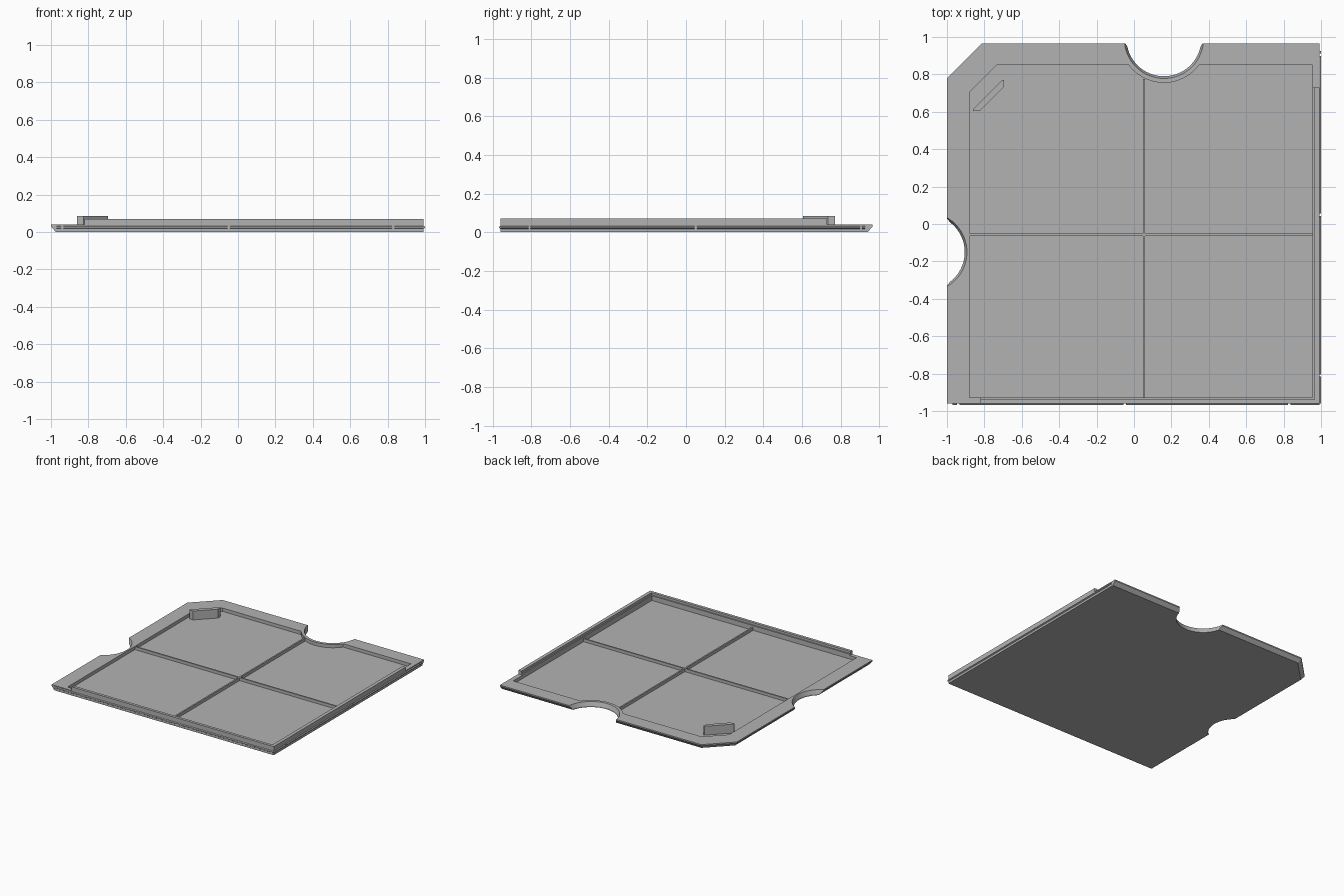
import bpy, bmesh, math

cube = bpy.data.objects.get("Cube")
if cube:
    bpy.data.objects.remove(cube)

grey = bpy.data.materials.new("light grey plastic")
grey.use_nodes = True
colour = (0.45, 0.45, 0.45, 1)
grey.diffuse_color = colour
grey.node_tree.nodes["Principled BSDF"].inputs["Base Color"].default_value = colour

LEFT, RIGHT, FRONT, BACK = -1.0, 0.993, -0.96, 0.965
FLOOR, RIM, WALL, TAB = 0.013, 0.04, 0.07, 0.085
NOTCHES = [(0.16, 0.99), (-1.105, -0.15)]
NOTCH_R = 0.2


def loft(name, loops):
    """Solid skinned through equal-length loops of 3D points, capped at both ends."""
    bm = bmesh.new()
    rings = [[bm.verts.new(p) for p in loop] for loop in loops]
    for a, b in zip(rings, rings[1:]):
        for i in range(len(a)):
            j = (i + 1) % len(a)
            bm.faces.new((a[i], a[j], b[j], b[i]))
    bm.faces.new(rings[0][::-1])
    bm.faces.new(rings[-1])
    bmesh.ops.recalc_face_normals(bm, faces=bm.faces)
    mesh = bpy.data.meshes.new(name)
    bm.to_mesh(mesh)
    bm.free()
    mesh.materials.append(grey)
    obj = bpy.data.objects.new(name, mesh)
    bpy.context.collection.objects.link(obj)
    return obj


def prism(name, points, z0, z1):
    return loft(name, [[(x, y, z) for x, y in points] for z in (z0, z1)])


def box(name, x0, x1, y0, y1, z0, z1):
    return prism(name, [(x0, y0), (x1, y0), (x1, y1), (x0, y1)], z0, z1)


def cylinder(name, centre, layers, sides=64):
    angles = [2 * math.pi * i / sides for i in range(sides)]
    return loft(name, [[(centre[0] + r * math.cos(a), centre[1] + r * math.sin(a), z)
                        for a in angles] for r, z in layers])


def cut(target, cutter):
    mod = target.modifiers.new(cutter.name, "BOOLEAN")
    mod.operation = "DIFFERENCE"
    mod.solver = "EXACT"
    mod.object = cutter
    cutter.hide_render = True
    cutter.hide_set(True)
    cutter.display_type = "WIRE"


# Base plate: clipped back corner, undercut on the left and back edges
def outline(inset, z):
    x, y, c = LEFT + inset, BACK - inset, 0.187 - inset * 0.4
    return [(x, FRONT, z), (RIGHT, FRONT, z), (RIGHT, y, z), (x + c, y, z), (x, y - c, z)]


plate = loft("base_plate", [outline(0.025, 0), outline(0, 0.03), outline(0, RIM)])

# Shallow pocket that skirts the back notch
hx, hy = NOTCHES[0]
pocket_r = 0.235
half = math.acos((hy - 0.85) / pocket_r)
arc = [(hx + pocket_r * math.sin(t), hy - pocket_r * math.cos(t))
       for t in (half - 2 * half * i / 24 for i in range(25))]
pocket = [(-0.88, -0.927), (0.955, -0.927), (0.955, 0.85)] + arc + [(-0.735, 0.85), (-0.88, 0.705)]
cut(plate, prism("pocket_cutter", pocket, FLOOR, 0.2))

# Finger notches, flaring slightly toward the top
for label, centre in zip(("back", "left"), NOTCHES):
    cut(plate, cylinder(label + "_notch_cutter", centre,
                        [(NOTCH_R, -0.1), (NOTCH_R, 0.01), (NOTCH_R + 0.012, RIM), (NOTCH_R + 0.012, 0.2)]))

# Crossed stiffening ribs
box("long_rib", 0.047, 0.059, -0.927, 0.775, FLOOR - 0.004, RIM - 0.003)
box("cross_rib", -0.88, 0.955, -0.064, -0.052, FLOOR - 0.004, RIM - 0.003)

# Raised walls on the front and right, each with a stepped inner face
for step, z0, z1 in ((0.0, RIM - 0.005, 0.052), (0.01, 0.052, WALL)):
    tag = "upper" if step else "lower"
    inner_x, inner_y = 0.955 + step, -0.927 - step
    prism(tag + "_wall", [(-0.82, FRONT), (RIGHT, FRONT), (RIGHT, 0.73), (inner_x, 0.73),
                          (inner_x, inner_y), (-0.82, inner_y)], z0, z1)


# Snap beads along the outer walls, broken by small gaps
def bead(name, start, end, to_world):
    section = [(-0.002, 0.016), (0.007, 0.022), (0.007, 0.028), (-0.002, 0.034)]
    loft(name, [[to_world(s, out) + (z,) for out, z in section] for s in (start, end)])


def bead_row(name, start, gaps, end, to_world):
    edges = [start] + [g + d for g in gaps for d in (-0.006, 0.006)] + [end]
    for i in range(0, len(edges), 2):
        bead(f"{name}_{i // 2 + 1}", edges[i], edges[i + 1], to_world)


bead_row("front_bead", -0.97, (-0.94, -0.05, 0.83), RIGHT, lambda s, o: (s, FRONT - o))
bead_row("right_bead", FRONT, (-0.81, 0.05, 0.905), 0.925, lambda s, o: (RIGHT + o, s))

# Diagonal locating tab in the clipped corner
prism("corner_tab", [(-0.86, 0.605), (-0.825, 0.605), (-0.695, 0.735), (-0.695, 0.77),
                     (-0.705, 0.77), (-0.86, 0.615)], FLOOR - 0.004, TAB)
